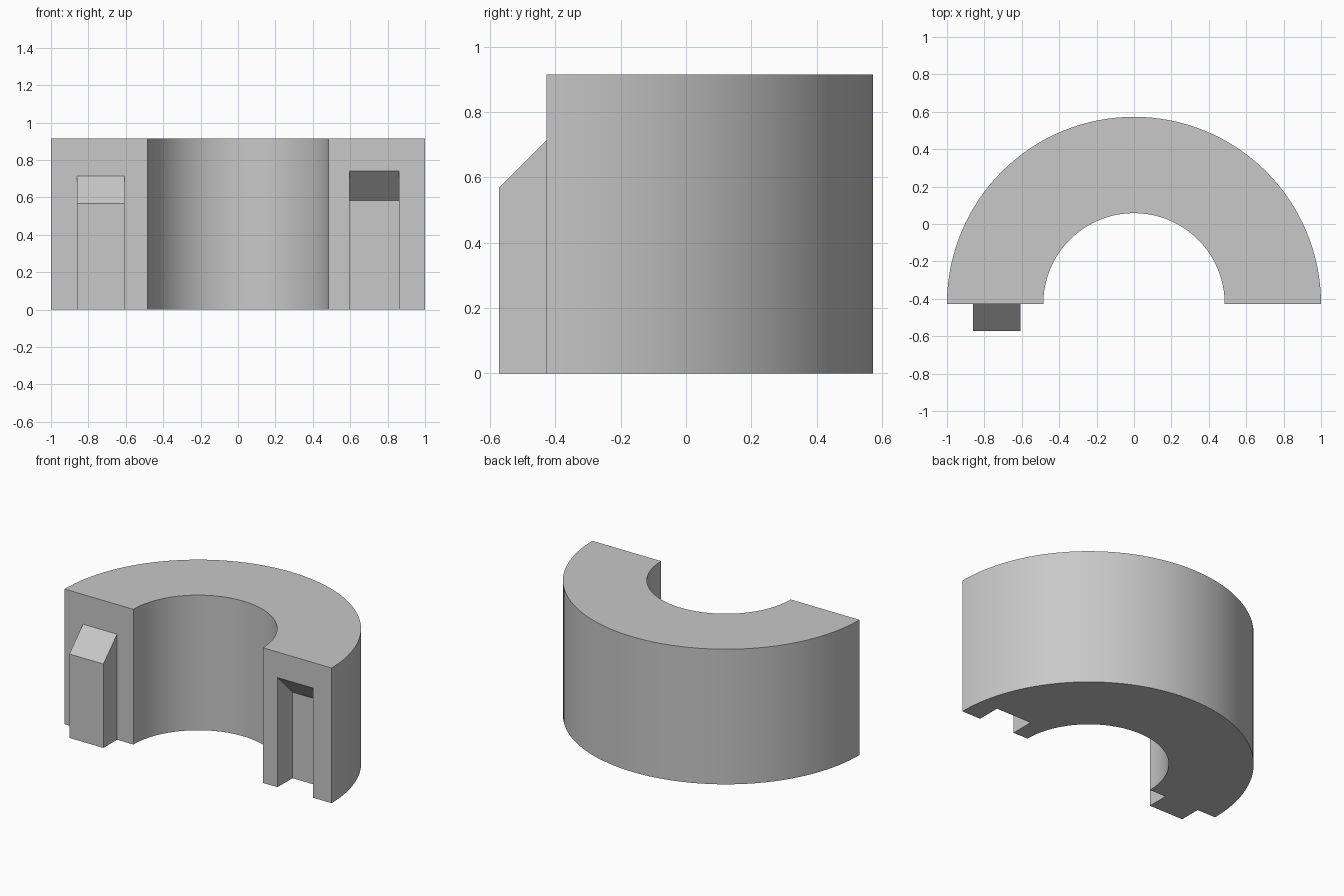
import bpy, bmesh
from math import cos, sin, pi

if "Cube" in bpy.data.objects:
    bpy.data.objects.remove(bpy.data.objects["Cube"], do_unlink=True)

SPLIT = -0.427      # y of the flat mating faces
HEIGHT = 0.915
OUTER, INNER = 1.0, 0.485
SEGMENTS = 64

grey = bpy.data.materials.new("plain grey")
grey.use_nodes = True
COLOUR = (0.58, 0.58, 0.58, 1)
grey.diffuse_color = COLOUR
grey.node_tree.nodes["Principled BSDF"].inputs["Base Color"].default_value = COLOUR


def prism(name, profile, offset):
    """Extrude a closed 3D profile by an offset into a solid."""
    bm = bmesh.new()
    face = bm.faces.new([bm.verts.new(p) for p in profile])
    moved = bmesh.ops.extrude_face_region(bm, geom=[face])["geom"]
    bmesh.ops.translate(bm, vec=offset,
                        verts=[v for v in moved if isinstance(v, bmesh.types.BMVert)])
    bmesh.ops.recalc_face_normals(bm, faces=bm.faces)
    mesh = bpy.data.meshes.new(name)
    bm.to_mesh(mesh)
    bm.free()
    mesh.materials.append(grey)
    obj = bpy.data.objects.new(name, mesh)
    bpy.context.collection.objects.link(obj)
    return obj


def arc(radius):
    angles = [pi * i / SEGMENTS for i in range(SEGMENTS + 1)]
    return [(radius * cos(a), SPLIT + radius * sin(a), 0) for a in angles]


# Half ring body
body = prism("half_ring", arc(OUTER) + arc(INNER)[::-1], (0, 0, HEIGHT))

# Locking tab with a sloped top, on the right mating face
tab_side = [(SPLIT, 0), (-0.573, 0), (-0.573, 0.568), (SPLIT, 0.714)]
prism("locking_tab", [(-0.862, y, z) for y, z in tab_side], (0.255, 0, 0))

# Matching slot with a sloped ceiling, cut into the left mating face
front, back = SPLIT - 0.1, SPLIT + 0.16
slot_side = [(front, -0.1), (back, -0.1), (back, 0.582), (front, 0.842)]
cutter = prism("slot_cutter", [(0.595, y, z) for y, z in slot_side], (0.265, 0, 0))

cut = body.modifiers.new("slot", "BOOLEAN")
cut.operation = "DIFFERENCE"
cut.solver = "EXACT"
cut.object = cutter
bpy.ops.object.select_all(action="DESELECT")
body.select_set(True)
bpy.context.view_layer.objects.active = body
bpy.ops.object.modifier_apply(modifier=cut.name)
bpy.data.objects.remove(cutter, do_unlink=True)

# Smooth curved walls, crisp edges
bpy.ops.object.shade_smooth_by_angle(angle=pi / 6)
